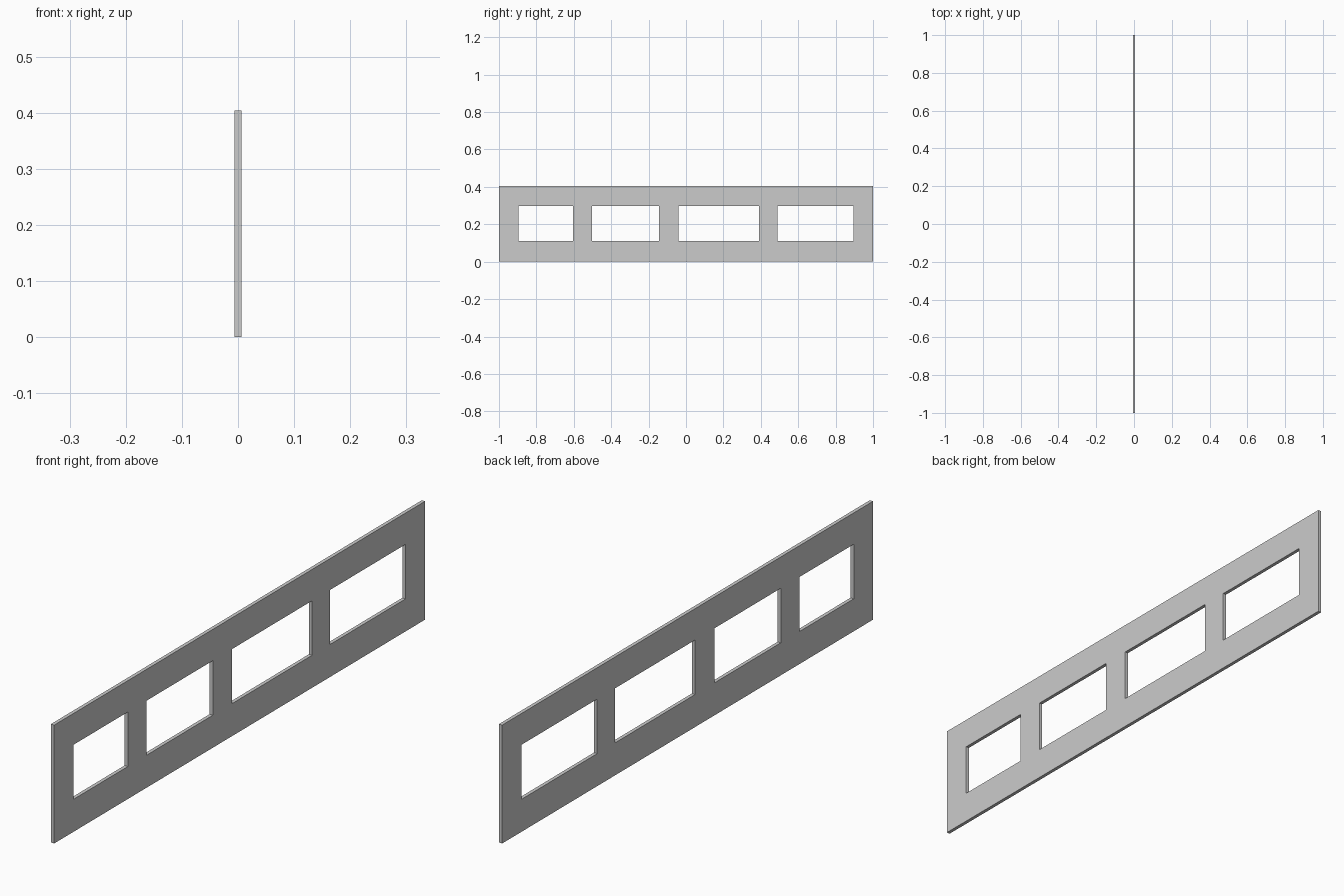
import bpy, bmesh

if "Cube" in bpy.data.objects:
    bpy.data.objects.remove(bpy.data.objects["Cube"])

THICK = 0.0125
# Grid lines of the panel: every odd column of the middle row is a window
ys = [-1.0, -0.896, -0.603, -0.502, -0.144, -0.040, 0.391, 0.488, 0.895, 1.0]
zs = [0.0, 0.111, 0.297, 0.404]

bm = bmesh.new()

# Flat frame face with four window openings
grid = [[bm.verts.new((-THICK / 2, y, z)) for z in zs] for y in ys]
for i in range(len(ys) - 1):
    for j in range(len(zs) - 1):
        if j == 1 and i % 2 == 1:
            continue
        bm.faces.new((grid[i][j], grid[i + 1][j], grid[i + 1][j + 1], grid[i][j + 1]))

# Thickness of the panel
ext = bmesh.ops.extrude_face_region(bm, geom=bm.faces[:], use_keep_orig=True)
moved = [g for g in ext["geom"] if isinstance(g, bmesh.types.BMVert)]
bmesh.ops.translate(bm, verts=moved, vec=(THICK, 0, 0))
bmesh.ops.recalc_face_normals(bm, faces=bm.faces[:])

mesh = bpy.data.meshes.new("window_frame_panel")
bm.to_mesh(mesh)
bm.free()
panel = bpy.data.objects.new("window_frame_panel", mesh)
bpy.context.collection.objects.link(panel)
